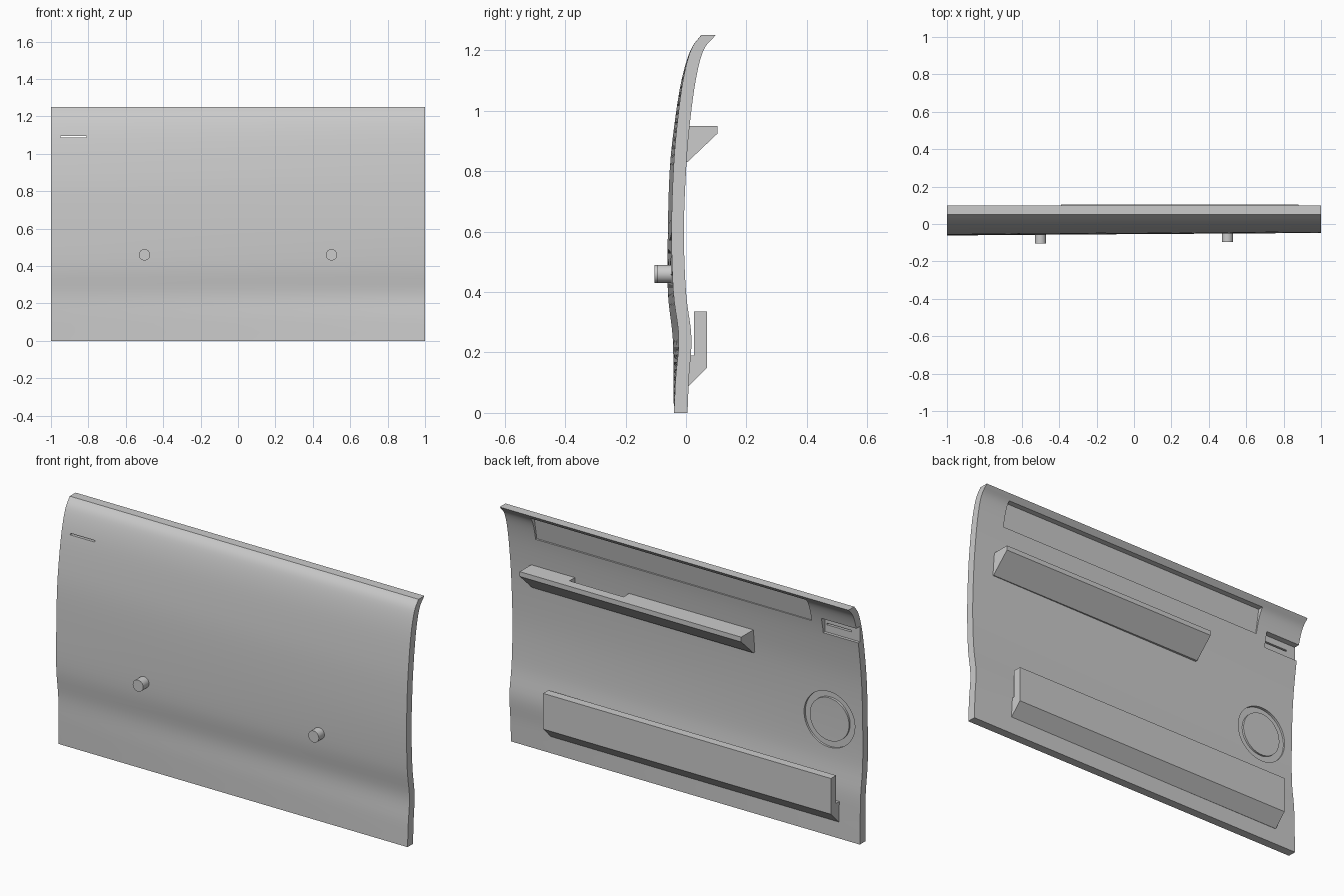
import bpy, bmesh, math
from mathutils import Matrix, Vector

if "Cube" in bpy.data.objects:
    bpy.data.objects.remove(bpy.data.objects["Cube"], do_unlink=True)

grey = bpy.data.materials.new("plain grey")
grey.use_nodes = True
grey.diffuse_color = (0.6, 0.6, 0.6, 1)
grey.node_tree.nodes["Principled BSDF"].inputs["Base Color"].default_value = grey.diffuse_color


def make_object(name, bm):
    bmesh.ops.recalc_face_normals(bm, faces=bm.faces)
    mesh = bpy.data.meshes.new(name)
    bm.to_mesh(mesh)
    bm.free()
    mesh.materials.append(grey)
    obj = bpy.data.objects.new(name, mesh)
    bpy.context.collection.objects.link(obj)
    return obj


def loft(name, sections):
    """Closed solid through matching closed sections."""
    bm = bmesh.new()
    rings = [[bm.verts.new(p) for p in s] for s in sections]
    for a, b in zip(rings, rings[1:]):
        for i in range(len(a)):
            j = (i + 1) % len(a)
            bm.faces.new((a[i], a[j], b[j], b[i]))
    bm.faces.new(rings[0])
    bm.faces.new(rings[-1])
    return make_object(name, bm)


def extrude_x(name, profile, x0, x1):
    return loft(name, [[(x, y, z) for y, z in profile] for x in (x0, x1)])


def box(name, x0, x1, y0, y1, z0, z1):
    return extrude_x(name, [(y0, z0), (y1, z0), (y1, z1), (y0, z1)], x0, x1)


def cylinder(name, x, z, r, y0, y1, sides=32):
    turn = [2 * math.pi * i / sides for i in range(sides)]
    return loft(name, [[(x + r * math.cos(a), y, z + r * math.sin(a)) for a in turn]
                       for y in (y0, y1)])


def cut(target, cutters):
    """Subtract the cutters and remove them."""
    for c in cutters:
        c.hide_render = True
        mod = target.modifiers.new("cut", "BOOLEAN")
        mod.operation, mod.solver, mod.object = "DIFFERENCE", "EXACT", c
    graph = bpy.context.evaluated_depsgraph_get()
    graph.update()
    mesh = bpy.data.meshes.new_from_object(target.evaluated_get(graph))
    target.modifiers.clear()
    target.data = mesh
    for c in cutters:
        bpy.data.objects.remove(c, do_unlink=True)


def smooth(obj):
    bpy.ops.object.select_all(action="DESELECT")
    obj.select_set(True)
    bpy.context.view_layer.objects.active = obj
    bpy.ops.object.shade_smooth_by_angle(angle=math.radians(25))


def spline(points, steps=5):
    """Smooth curve through rows of numbers."""
    pts = [Vector(p) for p in points]
    pts = [2 * pts[0] - pts[1]] + pts + [2 * pts[-1] - pts[-2]]
    out = []
    for a, b, c, d in zip(pts, pts[1:], pts[2:], pts[3:]):
        for k in range(steps):
            t = k / steps
            out.append(b + 0.5 * t * (c - a + t * (2 * a - 5 * b + 4 * c - d
                                                   + t * (3 * (b - c) + d - a))))
    return out + [pts[-2]]


# Curved panel: height, front y, back y, forward bulge at the right end
rows = spline([(v[1], v[2], v[0], v[3]) for v in (
    (0, -0.04, 0.005, 0), (0.12, -0.034, 0.01, -0.008),
    (0.25, -0.024, 0.018, -0.02), (0.4, -0.042, 0, -0.018),
    (0.6, -0.048, -0.007, -0.012), (0.8, -0.042, 0, -0.012),
    (0.95, -0.03, 0.012, -0.009), (1.1, -0.01, 0.032, -0.005),
    (1.2, 0.016, 0.058, -0.001), (1.25, 0.05, 0.098, 0))])
sections = []
for i in range(17):
    x = -1 + i / 8
    w = (1 - x) / 2
    front = [(x, r[0] + w * r[3], r[2]) for r in rows]
    back = [(x, r[1] + w * r[3], r[2]) for r in reversed(rows)]
    sections.append(front + back)
panel = loft("door_panel", sections)

# Recesses in the back, with a thin slit reaching the front
upper = [(0.022, 1.1), (0.2, 1.1), (0.2, 1.225), (0.045, 1.225)]
cut(panel, [
    extrude_x("upper_recess_cutter", upper, -0.74, 0.84),
    box("edge_notch_cutter", -1.1, -0.8, 0.003, 0.2, 1.05, 1.13),
    box("slit_cutter", -0.95, -0.81, -0.2, 0.2, 1.088, 1.096),
])

# Round groove in the back
groove = cylinder("groove_cutter", -0.81, 0.59, 0.145, -0.028, 0.1, 48)
cut(groove, [cylinder("groove_core", -0.81, 0.59, 0.112, -0.2, 0.2, 48)])
cut(panel, [groove])
smooth(panel)

# Upper shelf with a small pocket beside the panel
shelf = extrude_x("upper_shelf", [(-0.012, 0.95), (0.105, 0.95), (0.105, 0.925),
                                  (0.005, 0.83), (-0.02, 0.83)], -0.39, 0.88)
cut(shelf, [box("pocket_cutter", 0.32, 0.63, 0.005, 0.055, 0.9, 1)])

# Lower pocket, standing clear of the panel at its top
extrude_x("lower_pocket", [(0.027, 0.335), (0.07, 0.335), (0.07, 0.15), (0.005, 0.085),
                           (-0.015, 0.085), (-0.01, 0.19), (0.027, 0.19)], -0.88, 0.77)

# Front pins
for side, x, tip in (("right", -0.5, -0.105), ("left", 0.5, -0.095)):
    smooth(cylinder(side + "_pin", x, 0.46, 0.03, tip, -0.03))
